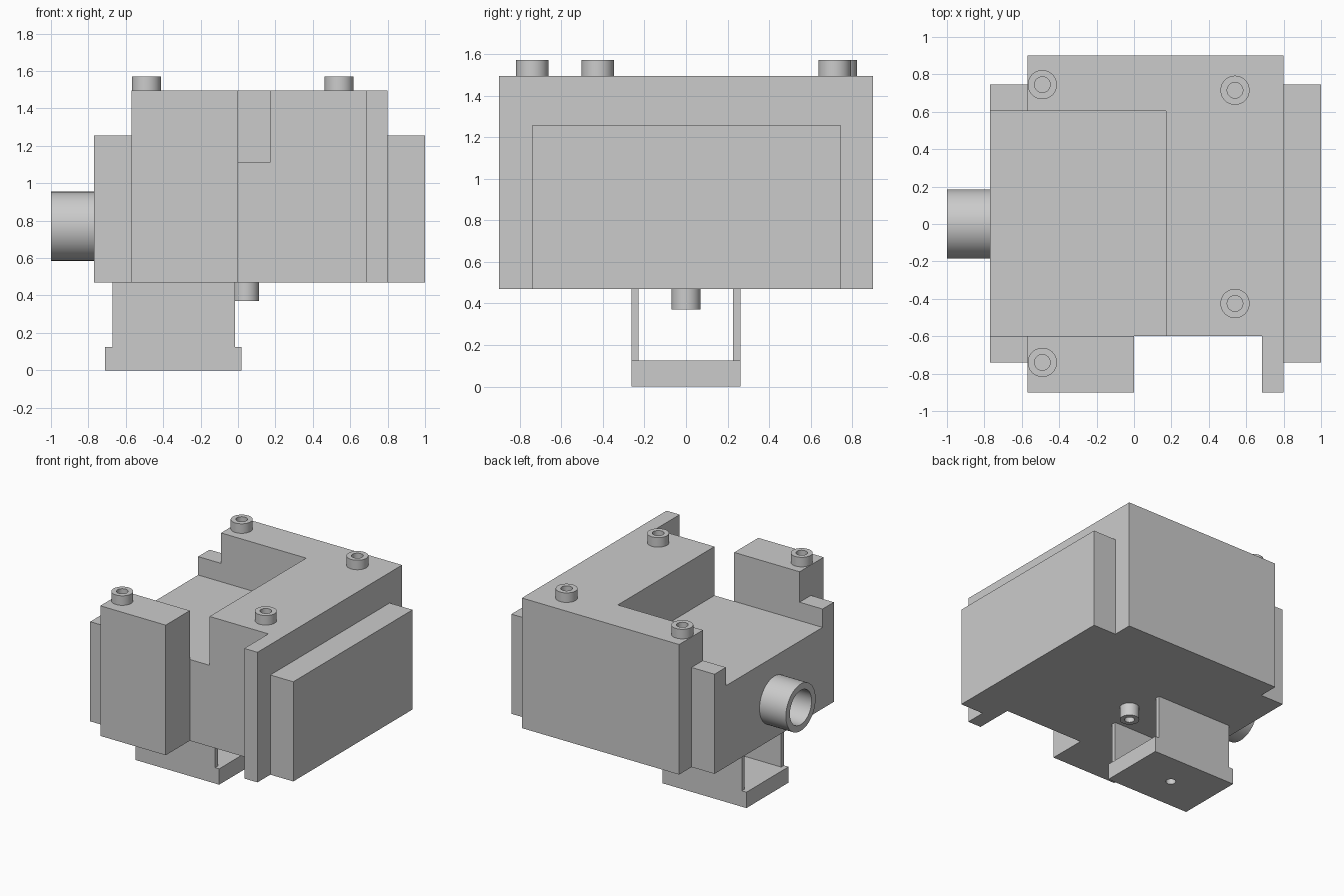
import bpy, bmesh, math
from mathutils import Matrix, Vector

cube = bpy.data.objects.get("Cube")
if cube:
    bpy.data.objects.remove(cube, do_unlink=True)

grey = bpy.data.materials.new("plain grey")
grey.use_nodes = True
grey.diffuse_color = (0.6, 0.6, 0.6, 1)
grey.node_tree.nodes["Principled BSDF"].inputs["Base Color"].default_value = (0.6, 0.6, 0.6, 1)

SEG = 48


def finish(name, bm, smooth=False):
    bmesh.ops.recalc_face_normals(bm, faces=bm.faces)
    mesh = bpy.data.meshes.new(name)
    bm.to_mesh(mesh)
    bm.free()
    mesh.materials.append(grey)
    ob = bpy.data.objects.new(name, mesh)
    bpy.context.collection.objects.link(ob)
    if smooth:
        select(ob)
        bpy.ops.object.shade_smooth_by_angle(angle=math.radians(35))
    return ob


def select(ob):
    bpy.ops.object.select_all(action='DESELECT')
    ob.select_set(True)
    bpy.context.view_layer.objects.active = ob


def prism(name, outline, z0, z1):
    """Extrude an outline in plan from z0 to z1."""
    bm = bmesh.new()
    face = bm.faces.new([bm.verts.new((x, y, z0)) for x, y in outline])
    top = bmesh.ops.extrude_face_region(bm, geom=[face])["geom"]
    verts = [v for v in top if isinstance(v, bmesh.types.BMVert)]
    bmesh.ops.translate(bm, verts=verts, vec=(0, 0, z1 - z0))
    return finish(name, bm)


def box(name, x0, x1, y0, y1, z0, z1):
    return prism(name, [(x0, y0), (x1, y0), (x1, y1), (x0, y1)], z0, z1)


def collar(name, start, axis, radius, bore, length):
    """Round boss with a blind bore, growing from start along axis."""
    bm = bmesh.new()
    profile = [(radius, 0), (radius, length), (bore, length), (bore, 0.004)]
    rings = []
    for r, h in profile:
        rings.append([bm.verts.new((r * math.cos(i * math.tau / SEG),
                                    r * math.sin(i * math.tau / SEG), h)) for i in range(SEG)])
    for a, b in zip(rings, rings[1:]):
        for i in range(SEG):
            j = (i + 1) % SEG
            bm.faces.new((a[i], a[j], b[j], b[i]))
    bm.faces.new(rings[0])
    bm.faces.new(rings[-1])
    turn = Vector((0, 0, 1)).rotation_difference(Vector(axis)).to_matrix().to_4x4()
    bm.transform(Matrix.Translation(start) @ turn)
    return finish(name, bm, True)


def cut(target, cutter):
    """Subtract the cutter, then discard it."""
    cutter.hide_render = True
    mod = target.modifiers.new("cut", 'BOOLEAN')
    mod.operation, mod.solver, mod.object = 'DIFFERENCE', 'EXACT', cutter
    select(target)
    bpy.ops.object.modifier_apply(modifier=mod.name)
    bpy.data.objects.remove(cutter, do_unlink=True)


BOTTOM, TOP = 0.47, 1.495

# Main housing with the front notch, then the open pocket in its top
housing = prism("housing", [(-0.57, -0.9), (0, -0.9), (0, -0.6), (0.685, -0.6),
                            (0.685, -0.9), (0.8, -0.9), (0.8, 0.9), (-0.57, 0.9)], BOTTOM, TOP)
cut(housing, box("pocket_cutter", -0.9, 0.172, -0.6, 0.603, 1.11, 1.7))

# Side plates; the pocket runs out through the one at -x
notched_plate = box("notched_side_plate", -0.77, -0.57, -0.74, 0.745, BOTTOM, 1.255)
cut(notched_plate, box("plate_cutter", -0.9, -0.4, -0.6, 0.603, 1.11, 1.7))
box("plain_side_plate", 0.8, 1.0, -0.74, 0.745, BOTTOM, 1.255)

# Round port on the side
collar("side_port", (-0.77, 0, 0.77), (-1, 0, 0), 0.185, 0.135, 0.23)

# Screw collars on the top and one beneath
for i, (x, y) in enumerate([(-0.49, 0.745), (-0.49, -0.74), (0.54, 0.715), (0.54, -0.425)]):
    collar(f"top_collar_{i + 1}", (x, y, TOP), (0, 0, 1), 0.078, 0.042, 0.075)
collar("bottom_collar", (0.042, 0, BOTTOM), (0, 0, -1), 0.07, 0.036, 0.1)

# Hanging bracket: two thin walls and a drilled foot
for name, y in (("bracket_wall_front", -0.263), ("bracket_wall_back", 0.227)):
    box(name, -0.67, -0.015, y, y + 0.035, 0.125, BOTTOM)
foot = box("bracket_foot", -0.71, 0.02, -0.263, 0.262, 0, 0.125)
bm = bmesh.new()
bmesh.ops.create_cone(bm, cap_ends=True, segments=SEG, radius1=0.036, radius2=0.036, depth=0.6,
                      matrix=Matrix.Translation((-0.345, 0, 0)))
cut(foot, finish("hole_cutter", bm))
